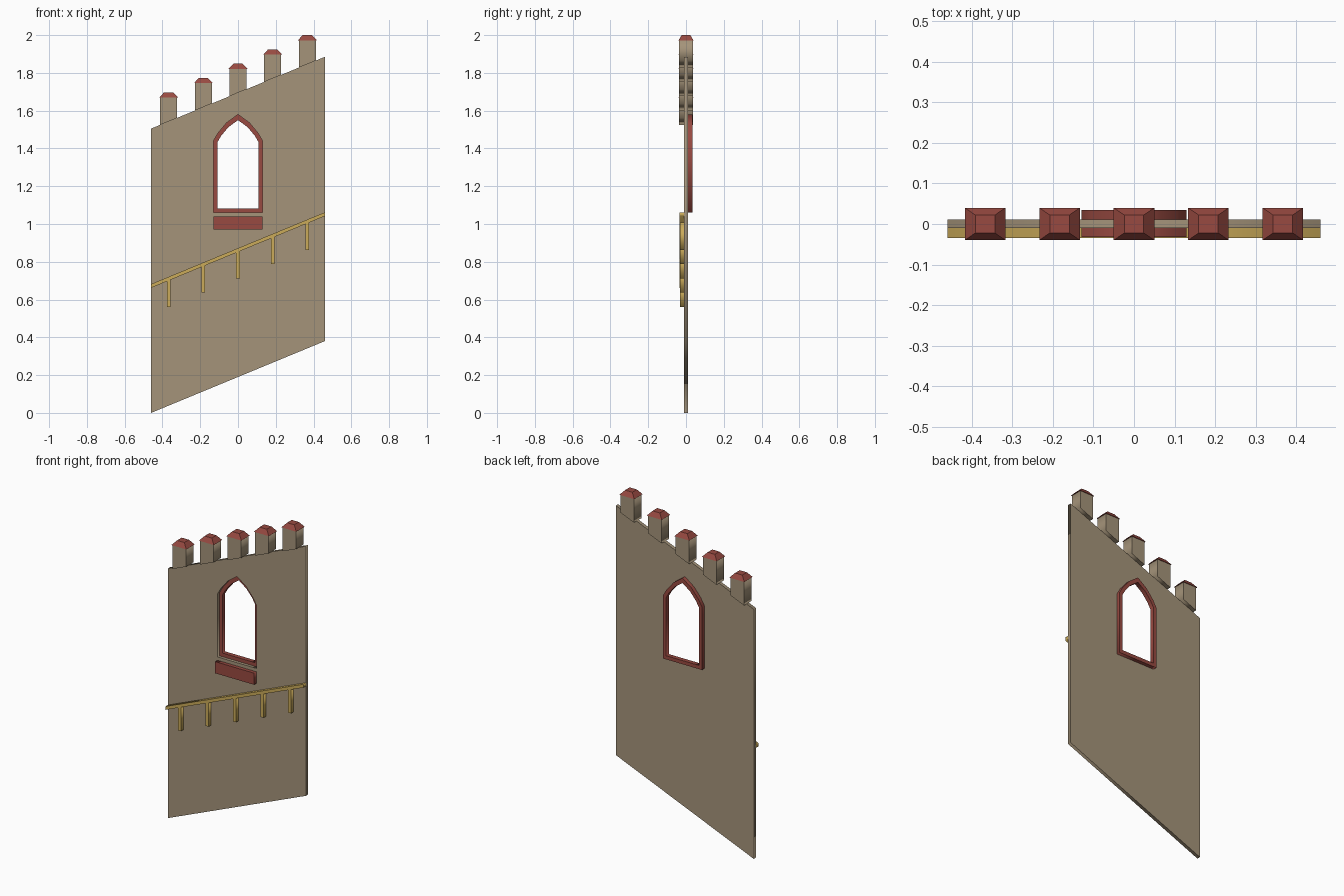
import bpy, bmesh

if "Cube" in bpy.data.objects:
    bpy.data.objects.remove(bpy.data.objects["Cube"])

HALF = 0.46                      # half the wall length
SLOPE = 0.38 / (2 * HALF)        # rise of the stair line


def material(name, rgb):
    m = bpy.data.materials.new(name)
    m.diffuse_color = (*rgb, 1.0)
    m.use_nodes = True
    m.node_tree.nodes["Principled BSDF"].inputs["Base Color"].default_value = m.diffuse_color
    return m


STONE = material("sandstone", (0.376, 0.296, 0.195))
RED = material("red_tile", (0.314, 0.068, 0.053))
GOLD = material("golden_wood", (0.597, 0.407, 0.102))


def rise(x, base):
    """Height of a sloping line that starts at base on the left end."""
    return base + (x + HALF) * SLOPE


def clean(obj):
    bm = bmesh.new()
    bm.from_mesh(obj.data)
    bmesh.ops.remove_doubles(bm, verts=bm.verts, dist=1e-5)
    bmesh.ops.recalc_face_normals(bm, faces=bm.faces)
    bm.to_mesh(obj.data)
    bm.free()


def plate(name, loops, y0, y1, mat):
    """Extrude x-z outlines (the first outer, others holes) from y0 to y1."""
    cu = bpy.data.curves.new(name, 'CURVE')
    cu.dimensions = '2D'
    cu.fill_mode = 'BOTH'
    cu.extrude = (y1 - y0) / 2
    for pts in loops:
        sp = cu.splines.new('POLY')
        sp.points.add(len(pts) - 1)
        for p, (x, z) in zip(sp.points, pts):
            p.co = (x, z, 0, 1)
        sp.use_cyclic_u = True
    obj = bpy.data.objects.new(name, cu)
    bpy.context.collection.objects.link(obj)
    obj.rotation_euler.x = 1.5707963
    obj.location.y = (y0 + y1) / 2
    bpy.ops.object.select_all(action='DESELECT')
    obj.select_set(True)
    bpy.context.view_layer.objects.active = obj
    bpy.ops.object.convert(target='MESH')
    obj = bpy.context.object
    bpy.ops.object.transform_apply(location=True, rotation=True, scale=True)
    clean(obj)
    obj.data.materials.clear()
    obj.data.materials.append(mat)
    return obj


def sloped(x0, x1, low, high):
    """Parallelogram outline between two sloping lines."""
    return [(x0, rise(x0, low)), (x1, rise(x1, low)),
            (x1, rise(x1, high)), (x0, rise(x0, high))]


def arch(w, bottom, shoulder, apex):
    """Pointed window outline with gently bulging arch sides."""
    h = apex - shoulder
    right = [(w, bottom), (w, shoulder), (w * 0.82, shoulder + h * 0.29),
             (w * 0.47, shoulder + h * 0.68)]
    return right + [(0, apex)] + [(-x, z) for x, z in reversed(right)]


def cap(name, x, z):
    """Flat-topped hipped roof."""
    bm = bmesh.new()
    rings = []
    for hx, hy, hz in ((0.05, 0.04, z - 0.028), (0.024, 0.022, z)):
        rings.append([bm.verts.new((x + sx * hx, sy * hy, hz))
                      for sx, sy in ((-1, -1), (1, -1), (1, 1), (-1, 1))])
    for r in rings:
        bm.faces.new(r)
    for i in range(4):
        j = (i + 1) % 4
        bm.faces.new((rings[0][i], rings[0][j], rings[1][j], rings[1][i]))
    bmesh.ops.recalc_face_normals(bm, faces=bm.faces)
    me = bpy.data.meshes.new(name)
    bm.to_mesh(me)
    bm.free()
    me.materials.append(RED)
    bpy.context.collection.objects.link(bpy.data.objects.new(name, me))


# Sloping wall with a pointed window opening
outer = arch(0.13, 1.06, 1.44, 1.58)
inner = arch(0.109, 1.082, 1.433, 1.55)
plate("wall", [sloped(-HALF, HALF, 0, 1.505), outer], -0.01, 0.011, STONE)

# Window frame behind the wall, sill in front
plate("window_frame", [outer, inner], 0.008, 0.034, RED)
plate("window_sill", [[(-0.13, 0.97), (0.13, 0.97), (0.13, 1.04), (-0.13, 1.04)]],
      -0.032, -0.01, RED)

# Handrail following the slope
plate("handrail", [sloped(-HALF, HALF, 0.662, 0.682)], -0.034, -0.01, GOLD)

for i in range(5):
    x = (i - 2) * 0.1835
    # Handrail post
    foot = 0.712 + x * SLOPE
    w = 0.01
    plate(f"rail_post_{i + 1}", [[(x - w, foot), (x + w, foot),
          (x + w, rise(x + w, 0.662)), (x - w, rise(x - w, 0.662))]],
          -0.033, -0.01, GOLD)
    # Merlon block with its roof
    top = 1.849 + x * SLOPE
    w = 0.045
    plate(f"merlon_{i + 1}", [[(x - w, rise(x - w, 1.505)), (x + w, rise(x + w, 1.505)),
          (x + w, top - 0.028), (x - w, top - 0.028)]], -0.036, 0.036, STONE)
    cap(f"merlon_roof_{i + 1}", x, top)
